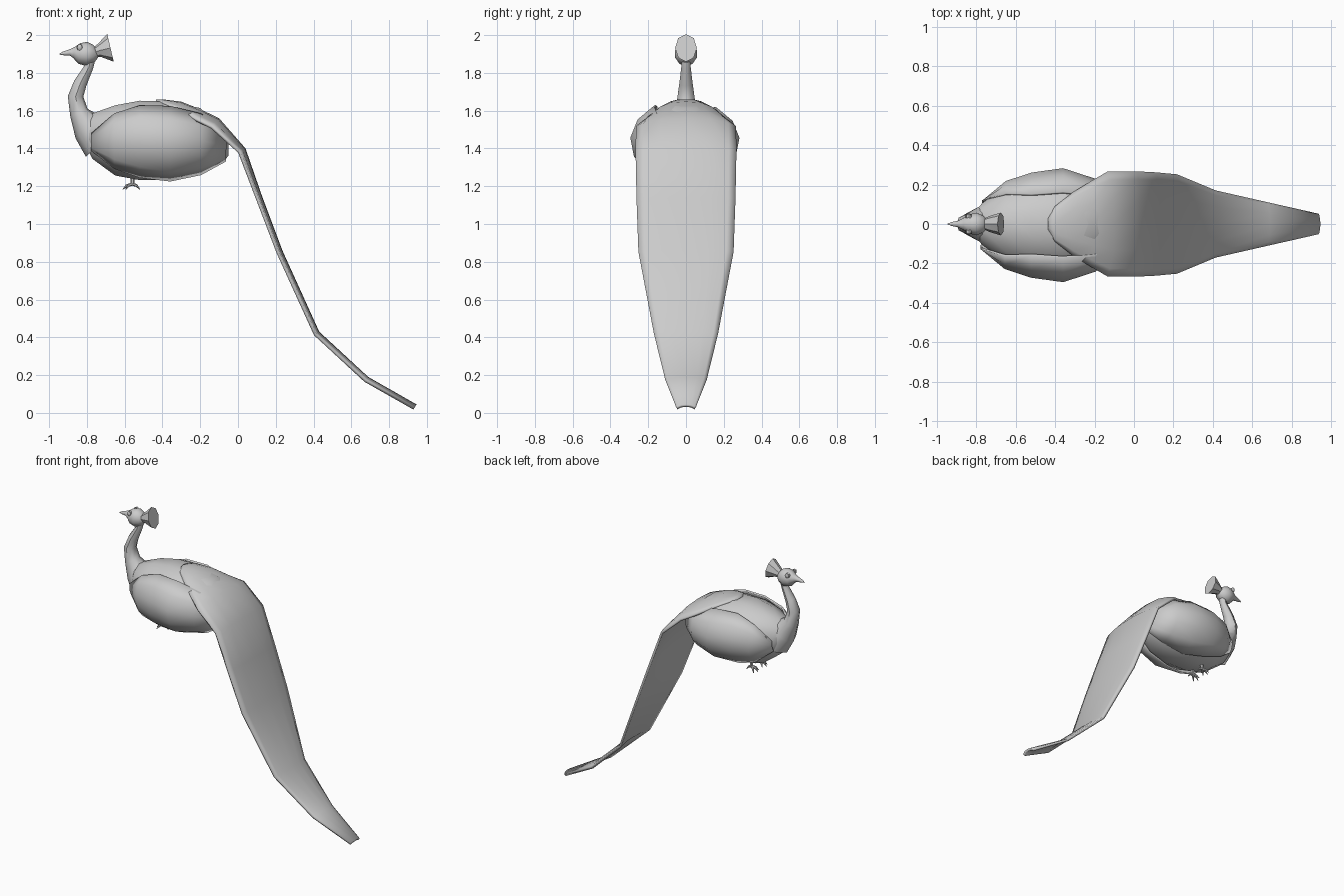
import bpy, bmesh, math
from mathutils import Vector

if "Cube" in bpy.data.objects:
    bpy.data.objects.remove(bpy.data.objects["Cube"])


def make_object(name, bm, angle=35):
    bmesh.ops.recalc_face_normals(bm, faces=bm.faces)
    me = bpy.data.meshes.new(name)
    bm.to_mesh(me)
    bm.free()
    ob = bpy.data.objects.new(name, me)
    bpy.context.collection.objects.link(ob)
    bpy.ops.object.select_all(action='DESELECT')
    ob.select_set(True)
    bpy.context.view_layer.objects.active = ob
    bpy.ops.object.shade_smooth_by_angle(angle=math.radians(angle))
    return ob


def loft(bm, rings, closed=True):
    rows = [[bm.verts.new(p) for p in r] for r in rings]
    n = len(rows[0])
    for a, b in zip(rows, rows[1:]):
        for i in range(n if closed else n - 1):
            j = (i + 1) % n
            bm.faces.new((a[i], a[j], b[j], b[i]))
    if closed:
        bm.faces.new(rows[0])
        bm.faces.new(rows[-1])


def tube(bm, path, sides=8):
    """path: (x, y, z, radius in profile, radius across)"""
    pts = [Vector(p[:3]) for p in path]
    rings = []
    for k, p in enumerate(path):
        t = (pts[min(k + 1, len(pts) - 1)] - pts[max(k - 1, 0)]).normalized()
        ref = Vector((0, 1, 0)) if abs(t.y) < 0.9 else Vector((1, 0, 0))
        u = t.cross(ref).normalized()
        v = t.cross(u)
        rings.append([pts[k] + u * math.cos(a) * p[3] + v * math.sin(a) * p[4]
                      for a in (2 * math.pi * i / sides for i in range(sides))])
    loft(bm, rings)


def solidify(ob, thickness):
    m = ob.modifiers.new("thickness", 'SOLIDIFY')
    m.thickness = thickness
    m.offset = -1


# body: x, bottom, top, half width
BODY = [(-.81, 1.42, 1.54, .06), (-.77, 1.34, 1.59, .11), (-.65, 1.25, 1.635, .2),
        (-.52, 1.225, 1.66, .24), (-.36, 1.225, 1.655, .258), (-.2, 1.26, 1.62, .21),
        (-.07, 1.335, 1.5, .1), (-.05, 1.36, 1.46, .05)]


def section(st, deg, widen=1.0):
    x, lo, hi, w = st
    a = math.radians(deg)
    return (x, math.cos(a) * w * widen, (lo + hi) / 2 + math.sin(a) * (hi - lo) / 2)


bm = bmesh.new()
loft(bm, [[section(s, 360 * i / 12 + 15) for i in range(12)] for s in BODY])
make_object("body", bm)

# folded wings over the flanks
for side, label in ((1, "left"), (-1, "right")):
    bm = bmesh.new()
    rows = []
    for s, low, high in zip(BODY[1:7], (-35, -48, -60, -72, -72, -70), (5, 45, 55, 55, 50, 40)):
        row = []
        for i in range(6):
            x, y, z = section(s, low + (high - low) * i / 5, 1.1)
            row.append((x, side * y, z))
        rows.append(row)
    loft(bm, rows, closed=False)
    ob = make_object(label + "_wing", bm)
    solidify(ob, 0.012 * side)

# neck
bm = bmesh.new()
tube(bm, [(-.72, 0, 1.44, .12, .12), (-.79, 0, 1.51, .09, .085), (-.842, 0, 1.59, .05, .055),
          (-.86, 0, 1.675, .041, .045), (-.835, 0, 1.745, .035, .035),
          (-.79, 0, 1.83, .024, .025), (-.78, 0, 1.87, .024, .025)])
make_object("neck", bm, 45)

# head with beak
bm = bmesh.new()
tube(bm, [(-.745, 0, 1.905, .025, .025), (-.765, 0, 1.902, .048, .045),
          (-.80, 0, 1.9, .064, .06), (-.84, 0, 1.903, .055, .05),
          (-.868, 0, 1.907, .03, .03), (-.89, 0, 1.908, .017, .018),
          (-.925, 0, 1.903, .01, .01), (-.946, 0, 1.899, .002, .002)], 10)
make_object("head", bm, 45)

# fan crest
bm = bmesh.new()
tube(bm, [(-.765, 0, 1.905, .022, .025), (-.735, 0, 1.918, .035, .04),
          (-.675, 0, 1.932, .075, .058)], 8)
make_object("crest", bm)

# eyes
for side, label in ((1, "left"), (-1, "right")):
    bm = bmesh.new()
    tube(bm, [(-.838, side * .03, 1.935, .018, .016), (-.838, side * .047, 1.935, .017, .014),
              (-.838, side * .052, 1.935, .008, .007)], 8)
    make_object(label + "_eye", bm)

# long train: x, z, half width, edge drop
TRAIN = [(-.435, 1.66, .03, .01), (-.4, 1.66, .09, .015), (-.3, 1.648, .16, .045),
         (-.2, 1.608, .215, .055), (-.1, 1.56, .265, .055), (.04, 1.4, .267, .03),
         (.13, 1.14, .262, .02), (.235, .86, .252, .018), (.43, .43, .17, .018),
         (.69, .19, .11, .018), (.945, .045, .052, .018)]
bm = bmesh.new()
rows = []
for k, (x, z, w, d) in enumerate(TRAIN):
    a, b = TRAIN[max(k - 1, 0)], TRAIN[min(k + 1, len(TRAIN) - 1)]
    t = Vector((b[0] - a[0], 0, b[1] - a[1])).normalized()
    down = Vector((t.z, 0, -t.x))
    rows.append([Vector((x, s * w, z)) + down * d * abs(s) ** 3
                 for s in (-1, -.85, -.5, 0, .5, .85, 1)])
loft(bm, rows, closed=False)
# outer faces must point up so the thickness goes inwards
ob = make_object("train", bm)
if sum(p.normal.z for p in ob.data.polygons) < 0:
    ob.data.flip_normals()
solidify(ob, 0.016)

# feet with three front toes and one back toe
for side, label in ((1, "left"), (-1, "right")):
    bm = bmesh.new()
    y = side * .05
    tube(bm, [(-.555, y, 1.27, .014, .014), (-.56, y, 1.208, .009, .009)], 6)
    for deg, n in ((180, .05), (140, .045), (220, .045), (0, .04)):
        c, s = math.cos(math.radians(deg)), math.sin(math.radians(deg))
        tube(bm, [(-.56, y, 1.212, .009, .009),
                  (-.56 + c * n * .6, y + s * n * .6, 1.203, .007, .007),
                  (-.56 + c * n, y + s * n, 1.183, .002, .002)], 6)
    make_object(label + "_foot", bm)
